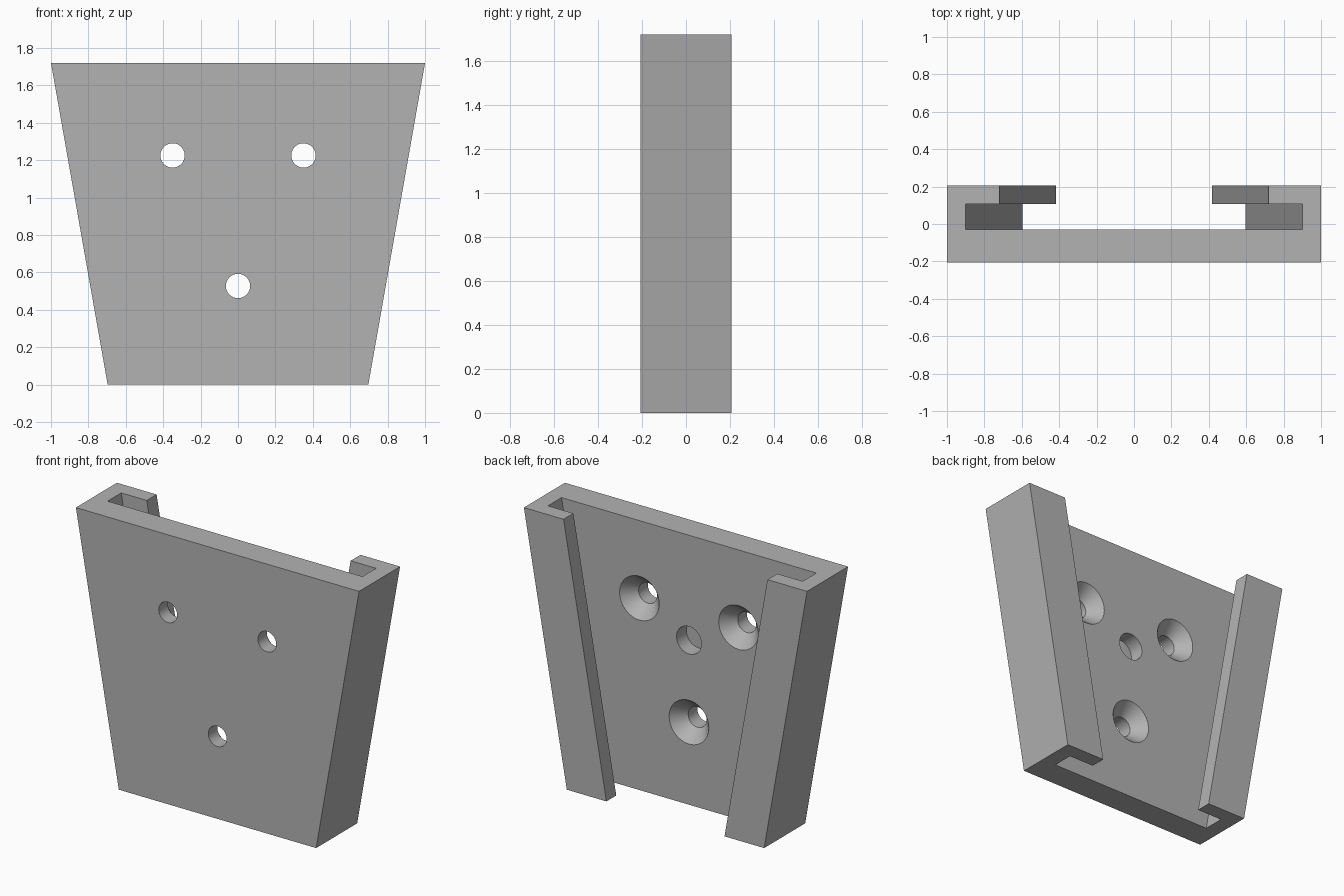
import bpy, bmesh, math

cube = bpy.data.objects.get("Cube")
if cube:
    bpy.data.objects.remove(cube)

HEIGHT = 1.72
FRONT, FLOOR, LIP, BACK = -0.207, -0.03, 0.108, 0.207

grey = bpy.data.materials.new("plain_grey")
grey.use_nodes = True
colour = (0.45, 0.45, 0.45, 1)
grey.diffuse_color = colour
grey.node_tree.nodes["Principled BSDF"].inputs["Base Color"].default_value = colour


def make_object(name, bm):
    bmesh.ops.recalc_face_normals(bm, faces=bm.faces)
    mesh = bpy.data.meshes.new(name)
    bm.to_mesh(mesh)
    bm.free()
    mesh.materials.append(grey)
    obj = bpy.data.objects.new(name, mesh)
    bpy.context.collection.objects.link(obj)
    return obj


def bridge(bm, rings):
    """Skin consecutive vertex rings and cap both ends."""
    n = len(rings[0])
    for a, b in zip(rings, rings[1:]):
        for i in range(n):
            j = (i + 1) % n
            bm.faces.new((a[i], a[j], b[j], b[i]))
    bm.faces.new(rings[0])
    bm.faces.new(rings[-1])


def channel_ring(bm, half, z):
    """C-shaped section with two inward lips, mirrored about x = 0."""
    wall, lip = half - 0.1, half - 0.28
    side = [(half, FRONT), (half, BACK), (lip, BACK),
            (lip, LIP), (wall, LIP), (wall, FLOOR)]
    section = side + [(-x, y) for x, y in reversed(side)]
    return [bm.verts.new((x, y, z)) for x, y in section]


def hole_cutter(name, x, z, profile, sides=48):
    """Turned cutter along y from (radius, y) pairs."""
    bm = bmesh.new()
    angles = [math.tau * i / sides for i in range(sides)]
    bridge(bm, [[bm.verts.new((x + r * math.cos(a), y, z + r * math.sin(a)))
                 for a in angles] for r, y in profile])
    obj = make_object(name, bm)
    obj.hide_render = True
    return obj


# Tapered bracket: back plate, side walls and lips in one loft
bm = bmesh.new()
bridge(bm, [channel_ring(bm, 0.697, 0), channel_ring(bm, 1.0, HEIGHT)])
bracket = make_object("tapered_bracket", bm)

# Three countersunk screw holes and one blind socket
R, HEAD, SINK, OVER = 0.065, 0.14, 0.085, 0.02
screw = [(R, FRONT - OVER), (R, FLOOR - SINK), (HEAD, FLOOR), (HEAD, FLOOR + OVER)]
socket = [(0.088, FLOOR - 0.1), (0.088, FLOOR + OVER)]
cutters = [hole_cutter("screw_hole_cutter", x, z, screw)
           for x, z in ((-0.35, 1.225), (0.35, 1.225), (0, 0.527))]
cutters.append(hole_cutter("socket_cutter", 0, 1.05, socket))

bpy.ops.object.select_all(action='DESELECT')
bpy.context.view_layer.objects.active = bracket
bracket.select_set(True)
for cutter in cutters:
    mod = bracket.modifiers.new("cut", 'BOOLEAN')
    mod.operation = 'DIFFERENCE'
    mod.solver = 'EXACT'
    mod.object = cutter
    bpy.ops.object.modifier_apply(modifier=mod.name)
for cutter in cutters:
    bpy.data.objects.remove(cutter)

bpy.ops.object.shade_smooth_by_angle(angle=math.radians(30))
